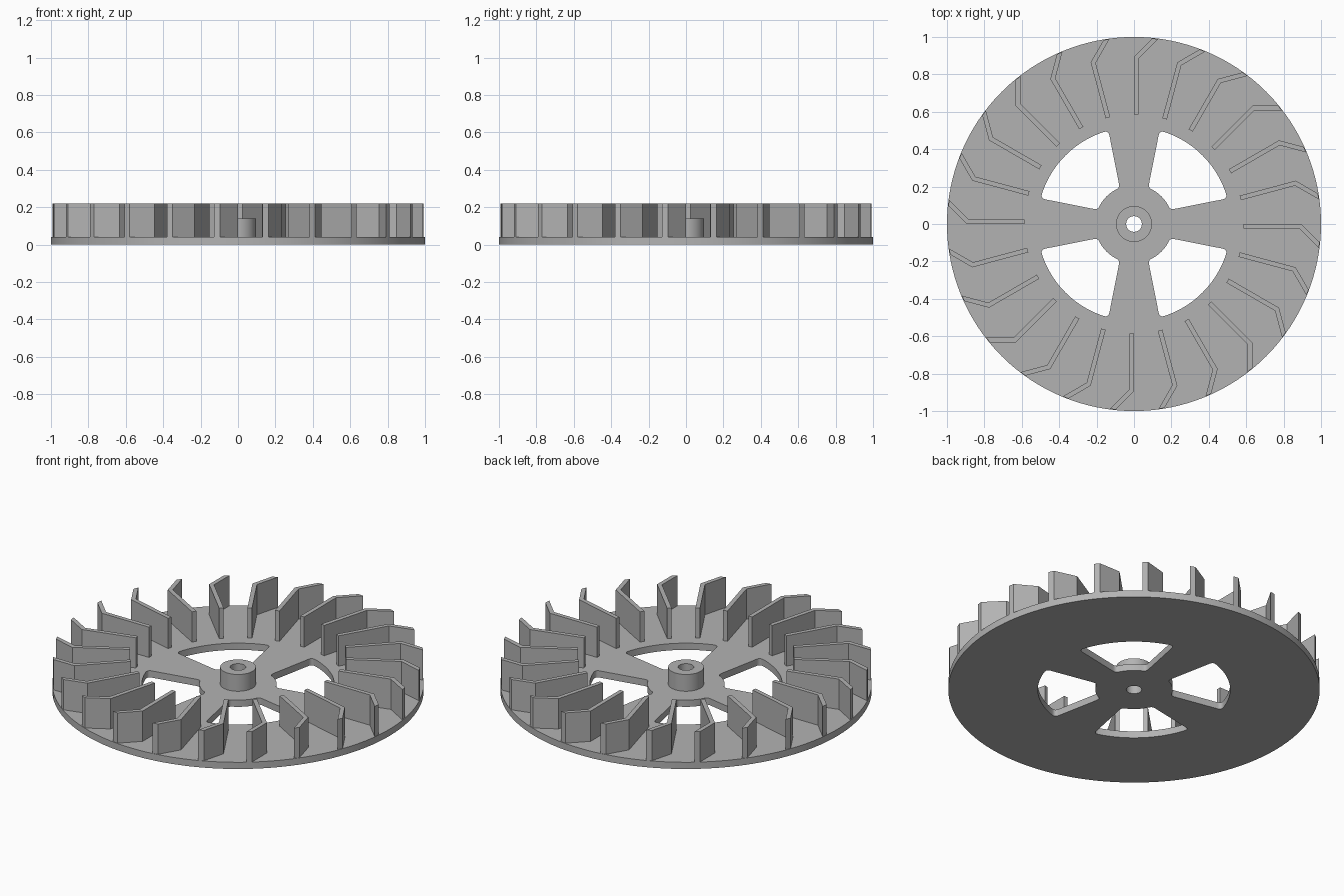
import bpy, bmesh
from math import sin, cos, radians, pi, sqrt, atan2
from mathutils import Vector, Matrix

if "Cube" in bpy.data.objects:
    bpy.data.objects.remove(bpy.data.objects["Cube"])

PLATE_TOP, BLADE_TOP, HUB_TOP = 0.04, 0.22, 0.14
BORE = 0.042

grey = bpy.data.materials.new("plain grey")
grey.use_nodes = True
grey.diffuse_color = (0.45, 0.45, 0.45, 1)
grey.node_tree.nodes["Principled BSDF"].inputs["Base Color"].default_value = grey.diffuse_color


def prism(bm, outline, z0, z1):
    """Extrude a closed counter-clockwise outline from z0 to z1."""
    face = bm.faces.new([bm.verts.new((p[0], p[1], z0)) for p in outline])
    top = bmesh.ops.extrude_face_region(bm, geom=[face])["geom"]
    verts = [v for v in top if isinstance(v, bmesh.types.BMVert)]
    bmesh.ops.translate(bm, verts=verts, vec=(0, 0, z1 - z0))


def finish(bm, name):
    bmesh.ops.recalc_face_normals(bm, faces=bm.faces[:])
    mesh = bpy.data.meshes.new(name)
    bm.to_mesh(mesh)
    bm.free()
    mesh.materials.append(grey)
    obj = bpy.data.objects.new(name, mesh)
    bpy.context.collection.objects.link(obj)
    return obj


def select(obj):
    bpy.ops.object.select_all(action='DESELECT')
    obj.select_set(True)
    bpy.context.view_layer.objects.active = obj


def arc(radius, start, end, steps):
    angles = [start + (end - start) * i / steps for i in range(steps + 1)]
    return [Vector((radius * cos(a), radius * sin(a))) for a in angles]


def rounded(a, corner, b, steps=5):
    """Points of a curved corner strictly between a and b."""
    ts = [i / steps for i in range(1, steps)]
    return [a * (1 - t) ** 2 + corner * 2 * t * (1 - t) + b * t * t for t in ts]


def window_outline():
    # Tapered opening between two spokes, symmetric about the diagonal
    r_in, r_out = 0.208, 0.518
    a_in, a_out = radians(21.5), radians(15.3)
    inner = arc(r_in, pi / 2 - a_in - 0.08, a_in + 0.08, 14)
    outer = arc(r_out, a_out + 0.05, pi / 2 - a_out - 0.05, 28)
    low_in, low_out = arc(r_in, a_in, a_in, 1)[0], arc(r_out, a_out, a_out, 1)[0]
    side = (low_out - low_in).normalized() * 0.025
    flip = lambda p: Vector((p.y, p.x))
    p, q = low_in + side, low_out - side
    lower = [p, q] + rounded(q, low_out, outer[0])
    lower = rounded(inner[-1], low_in, p) + lower
    return inner + lower + outer + [flip(v) for v in reversed(lower)]


# Cutters: four windows and the shaft bore
bm = bmesh.new()
opening = window_outline()
for k in range(4):
    turn = Matrix.Rotation(k * pi / 2, 2)
    prism(bm, [turn @ p for p in opening], -0.1, 0.1)
prism(bm, arc(BORE, 0, 2 * pi, 48)[:-1], -0.1, 0.1)
cutter = finish(bm, "window_cutter")
cutter.hide_render = True

# Base plate
bm = bmesh.new()
prism(bm, arc(1, 0, 2 * pi, 128)[:-1], 0, PLATE_TOP)
plate = finish(bm, "base_plate")
cut = plate.modifiers.new("openings", 'BOOLEAN')
cut.operation, cut.object, cut.solver = 'DIFFERENCE', cutter, 'EXACT'
select(plate)
bpy.ops.object.modifier_apply(modifier=cut.name)
bpy.data.objects.remove(cutter)

# Hub: tube lathed from a rectangular profile
bm = bmesh.new()
profile = [(BORE, PLATE_TOP), (0.096, PLATE_TOP), (0.096, HUB_TOP), (BORE, HUB_TOP)]
ring = [bm.verts.new((r, 0, z)) for r, z in profile]
edges = [bm.edges.new((ring[i], ring[(i + 1) % 4])) for i in range(4)]
bmesh.ops.spin(bm, geom=ring + edges, axis=(0, 0, 1), cent=(0, 0, 0),
               angle=2 * pi, steps=48, use_merge=True)
bmesh.ops.remove_doubles(bm, verts=bm.verts[:], dist=1e-5)
hub = finish(bm, "hub")

# Blades: radial vane with the tip bent 45 degrees, ending on the rim
thick, bend, rim = 0.025, 0.895, 0.997


def tip(x, y):
    """Point where the 45 degree line through (x, y) meets the rim."""
    t = (-(x + y) + sqrt((x + y) ** 2 - 2 * (x * x + y * y - rim * rim))) / 2
    return Vector((x + t, y + t))


inner_bend = Vector((thick, bend - thick * 0.414))
blade = [Vector((0, 0.585)), Vector((thick, 0.585)), inner_bend,
         tip(*inner_bend), tip(0, bend), Vector((0, bend))]
bm = bmesh.new()
for k in range(24):
    turn = Matrix.Rotation(k * pi / 12, 2)
    prism(bm, [turn @ p for p in blade], PLATE_TOP - 0.005, BLADE_TOP)
blades = finish(bm, "blades")

for obj in (plate, hub, blades):
    select(obj)
    bpy.ops.object.shade_smooth_by_angle(angle=radians(30))
